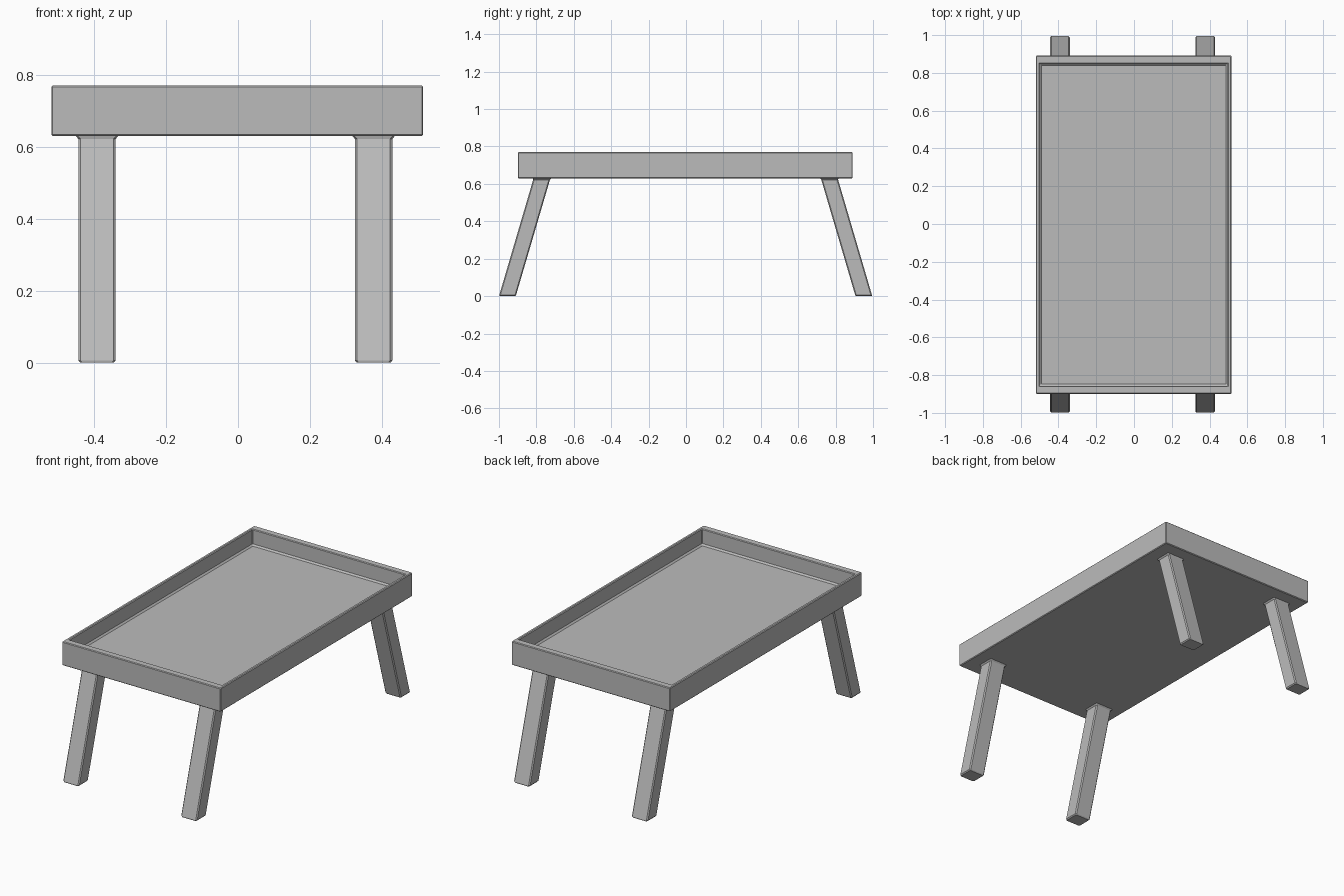
import bpy, bmesh

if "Cube" in bpy.data.objects:
    bpy.data.objects.remove(bpy.data.objects["Cube"])

grey = bpy.data.materials.new("plain grey")
grey.diffuse_color = (0.5, 0.5, 0.5, 1)
grey.use_nodes = True
grey.node_tree.nodes["Principled BSDF"].inputs["Base Color"].default_value = grey.diffuse_color


def loft(name, rings):
    """Skin rectangular rings (cx, cy, half_x, half_y, z, corner) and cap both ends."""
    bm = bmesh.new()
    loops = []
    for cx, cy, hx, hy, z, c in rings:
        pts = [(hx, -hy + c), (hx, hy - c), (hx - c, hy), (-hx + c, hy),
               (-hx, hy - c), (-hx, -hy + c), (-hx + c, -hy), (hx - c, -hy)]
        loops.append([bm.verts.new((cx + x, cy + y, z)) for x, y in pts])
    for a, b in zip(loops, loops[1:]):
        for i in range(8):
            j = (i + 1) % 8
            bm.faces.new((a[i], a[j], b[j], b[i]))
    bm.faces.new(loops[0][::-1])
    bm.faces.new(loops[-1])
    bmesh.ops.recalc_face_normals(bm, faces=bm.faces)
    me = bpy.data.meshes.new(name)
    bm.to_mesh(me)
    bm.free()
    me.materials.append(grey)
    ob = bpy.data.objects.new(name, me)
    bpy.context.collection.objects.link(ob)
    return ob


# Shallow tray top: underside, outer wall, rim, inner wall, floor
CX, CY = -0.002, -0.004
profile = [
    (0.513, 0.891, 0.630, 0.003),
    (0.517, 0.895, 0.634, 0.003),
    (0.517, 0.895, 0.766, 0.003),
    (0.513, 0.891, 0.770, 0.003),
    (0.502, 0.857, 0.770, 0.003),
    (0.498, 0.853, 0.766, 0.003),
    (0.498, 0.853, 0.684, 0.003),
    (0.489, 0.844, 0.675, 0.003),
]
loft("tray_top", [(CX, CY, hx, hy, z, c) for hx, hy, z, c in profile])

# Four legs splayed towards the ends, with a small flare under the tray
TILT = 0.185 / 0.63
for sy, end in ((-1, "front"), (1, "back")):
    for x, side in ((-0.392, "left"), (0.377, "right")):
        def ring(z, grow):
            cy = -0.002 + sy * (0.953 - TILT * z)
            return (x, cy, 0.052 + grow, 0.045 + grow * 0.6, z, 0.006)
        loft(f"{end}_{side}_leg", [ring(0.0, -0.005), ring(0.006, 0.0),
                                   ring(0.622, 0.0), ring(0.630, 0.007),
                                   ring(0.640, 0.007)])
